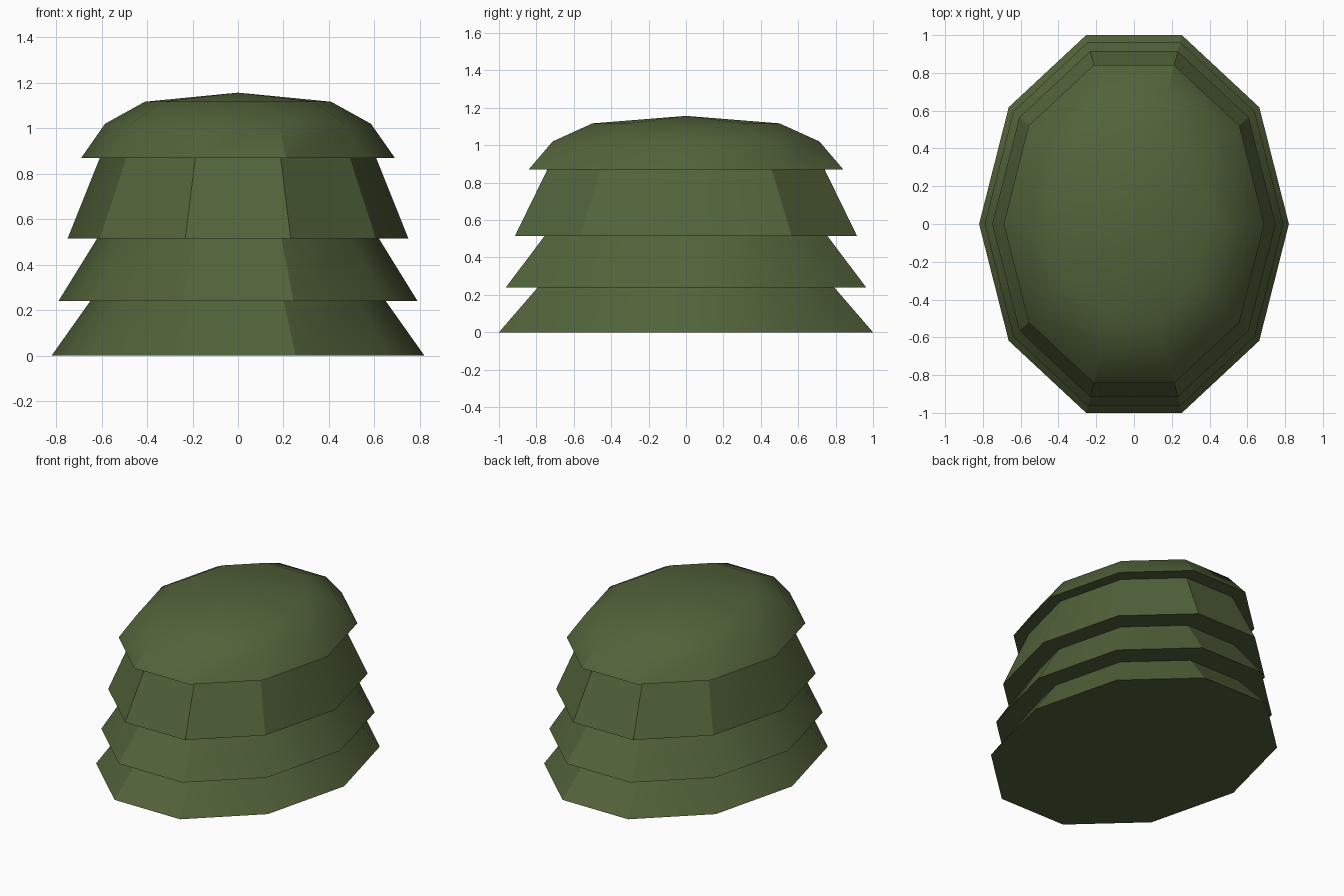
import bpy, bmesh
from math import cos, sin, pi

if "Cube" in bpy.data.objects:
    bpy.data.objects.remove(bpy.data.objects["Cube"])

SIDES = 10
STRETCH = 1.0515 / 0.82   # depth to width of the oval plan

# stepped outline: (half width, height)
PROFILE = [(0.82, 0.0), (0.65, 0.24),        # base tier
           (0.79, 0.24), (0.62, 0.515),      # second tier
           (0.75, 0.515), (0.608, 0.87),     # third tier
           (0.69, 0.87), (0.585, 1.02), (0.41, 1.117)]  # top tier
PEAK = 1.157


def make_tiered_mound(name):
    bm = bmesh.new()
    rings = [[bm.verts.new((r * cos(2 * pi * i / SIDES),
                            r * STRETCH * sin(2 * pi * i / SIDES), z))
              for i in range(SIDES)] for r, z in PROFILE]
    peak = bm.verts.new((0, 0, PEAK))
    for i in range(SIDES):
        j = (i + 1) % SIDES
        for low, high in zip(rings, rings[1:]):
            bm.faces.new((low[i], low[j], high[j], high[i]))
        bm.faces.new((rings[-1][i], rings[-1][j], peak))
    bm.faces.new(rings[0][::-1])
    bmesh.ops.recalc_face_normals(bm, faces=bm.faces)
    mesh = bpy.data.meshes.new(name)
    bm.to_mesh(mesh)
    bm.free()
    obj = bpy.data.objects.new(name, mesh)
    bpy.context.collection.objects.link(obj)
    return obj


# whole stepped bush
bush = make_tiered_mound("tiered_bush")
green = bpy.data.materials.new("olive_green")
green.diffuse_color = (0.085, 0.125, 0.043, 1)
green.use_nodes = True
green.node_tree.nodes["Principled BSDF"].inputs["Base Color"].default_value = green.diffuse_color
bush.data.materials.append(green)

# soft shading on shallow bends, crisp facets elsewhere
bpy.context.view_layer.objects.active = bush
bush.select_set(True)
bpy.ops.object.shade_smooth_by_angle(angle=pi / 6)
